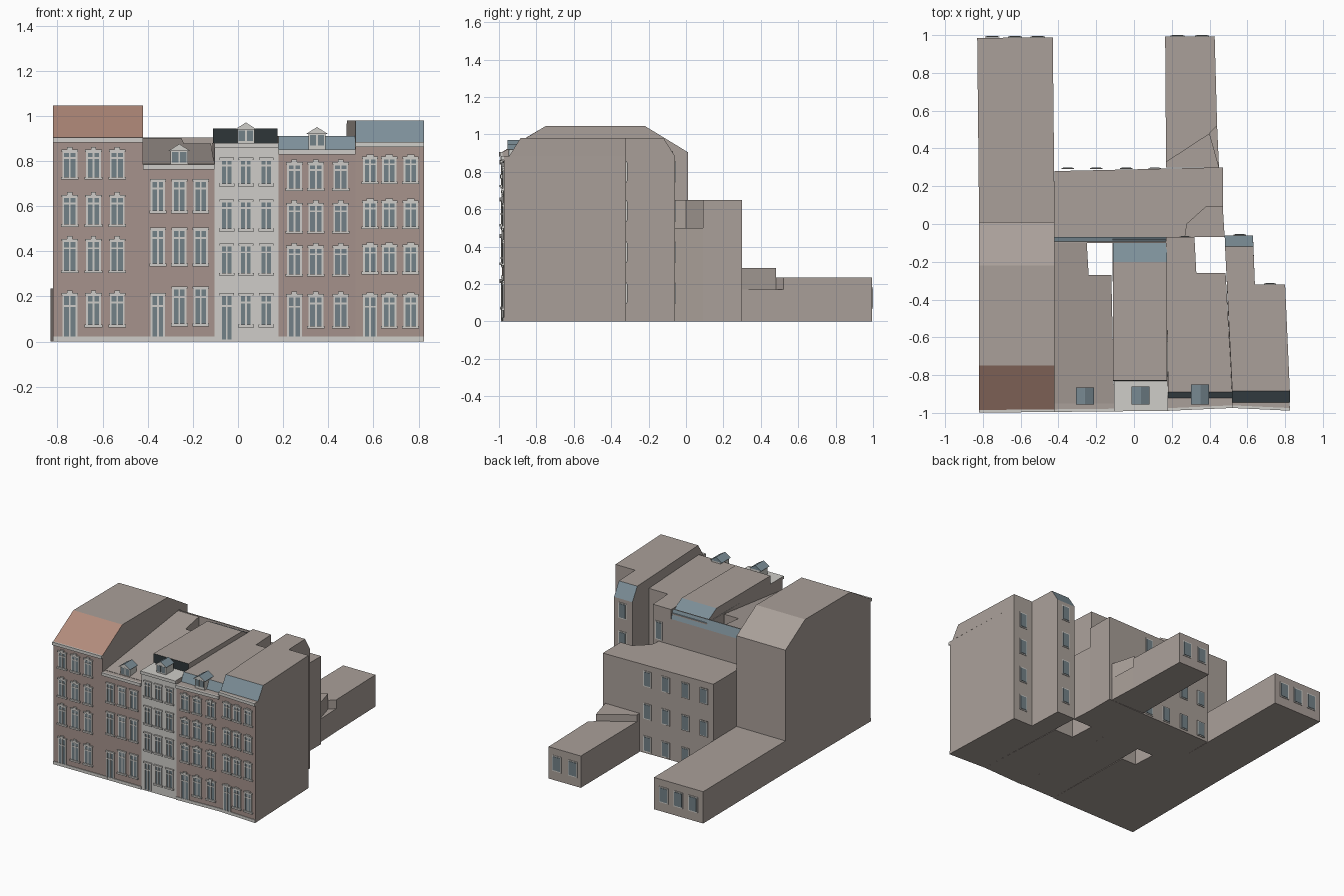
import bpy
import bmesh

cube = bpy.data.objects.get("Cube")
if cube:
    bpy.data.objects.remove(cube, do_unlink=True)

# Materials
COLOURS = {
    "render_wall": (0.40, 0.35, 0.32),
    "brick_facade": (0.38, 0.29, 0.262),
    "pale_trim": (0.62, 0.61, 0.58),
    "slate_roof": (0.205, 0.275, 0.315),
    "window_glass": (0.17, 0.22, 0.245),
    "clay_roof": (0.45, 0.26, 0.20),
    "dark_slate": (0.028, 0.037, 0.04),
}
MATERIALS = []
for label, rgb in COLOURS.items():
    material = bpy.data.materials.new(label)
    material.use_nodes = True
    material.diffuse_color = (*rgb, 1)
    shader = next(n for n in material.node_tree.nodes if n.type == "BSDF_PRINCIPLED")
    shader.inputs["Base Color"].default_value = (*rgb, 1)
    shader.inputs["Roughness"].default_value = 0.9
    MATERIALS.append(material)
WALL, BRICK, PALE, SLATE, GLASS, CLAY, DARK = range(len(MATERIALS))


# Helpers
def finish(name, bm):
    mesh = bpy.data.meshes.new(name)
    bm.to_mesh(mesh)
    bm.free()
    for m in MATERIALS:
        mesh.materials.append(m)
    obj = bpy.data.objects.new(name, mesh)
    bpy.context.collection.objects.link(obj)
    return obj


def add_solid(bm, base, z0, z1, mat=WALL, top=None, rule=None):
    """Prism or loft from a plan polygon; z1 may be a height function of y."""
    top = top or base
    height = z1 if callable(z1) else (lambda y: z1)
    low = [bm.verts.new((x, y, z0)) for x, y in base]
    high = [bm.verts.new((x, y, height(y))) for x, y in top]
    n = len(base)
    faces = [bm.faces.new(low), bm.faces.new(high)]
    for i in range(n):
        j = (i + 1) % n
        faces.append(bm.faces.new((low[i], low[j], high[j], high[i])))
    bmesh.ops.recalc_face_normals(bm, faces=faces)
    for f in faces:
        f.normal_update()
        f.material_index = rule(f.normal) if rule else mat


def solid(name, *args, **kw):
    bm = bmesh.new()
    add_solid(bm, *args, **kw)
    return finish(name, bm)


def rect(x0, x1, y0, y1):
    return [(x0, y0), (x1, y0), (x1, y1), (x0, y1)]


def front_y(x):
    """Gently bent line of the street fronts."""
    line = [(-0.84, -0.985), (0.18, -0.975), (0.52, -0.96), (0.84, -0.975)]
    for (xa, ya), (xb, yb) in zip(line, line[1:]):
        if x <= xb:
            return ya + (yb - ya) * (x - xa) / (xb - xa)
    return line[-1][1]


def strip(bm, x0, x1, z0, z1, depth, mat):
    """Band lying along the street front."""
    a, b = front_y(x0), front_y(x1)
    add_solid(bm, [(x0, a - depth), (x1, b - depth), (x1, b), (x0, a)], z0, z1, mat)


def sash(bm, x, z0, z1, w, cap=None, door=False):
    """Street window or door with frame, glazing bars, sill and head."""
    h = w / 2
    strip(bm, x - h, x + h, z0, z1, 0.003, GLASS)
    bar = 0.004
    transom = z0 + (z1 - z0) * 0.76
    for cx in (x - h, x, x + h):
        strip(bm, cx - bar, cx + bar, z0, z1, 0.006, PALE)
    for cz in (transom, z1):
        strip(bm, x - h, x + h, cz - bar, cz + bar, 0.006, PALE)
    if not door:
        strip(bm, x - h - 0.01, x + h + 0.01, z0 - 0.012, z0, 0.012, PALE)
    if cap:
        strip(bm, x - h - 0.008, x + h + 0.008, z1, z1 + 0.01, 0.01, PALE)
    if cap == "keystone":
        strip(bm, x - 0.012, x + 0.012, z1, z1 + 0.022, 0.012, PALE)
    elif cap == "arch":
        strip(bm, x - h * 0.6, x + h * 0.6, z1 + 0.01, z1 + 0.018, 0.008, PALE)


def rear_windows(name, y, columns, rows, w=0.05, h=0.1):
    bm = bmesh.new()
    for x in columns:
        for z in rows:
            add_solid(bm, rect(x - w / 2 - 0.008, x + w / 2 + 0.008, y, y + 0.004),
                      z - h / 2 - 0.008, z + h / 2 + 0.008, PALE)
            add_solid(bm, rect(x - w / 2, x + w / 2, y, y + 0.007),
                      z - h / 2, z + h / 2, GLASS)
    finish(name, bm)


def dormer(name, x, z, y0, y1, w=0.076):
    bm = bmesh.new()
    h, eave, ridge = w / 2, z + 0.055, z + 0.085
    add_solid(bm, rect(x - h, x + h, y0, y1), z - 0.02, eave, PALE)
    for side in (-1, 1):
        a, b = sorted((x + side * 0.004, x + side * (h - 0.006)))
        add_solid(bm, rect(a, b, y0 - 0.004, y0), z + 0.004, eave - 0.004, GLASS)
    # pitched roof with a pale gable
    add_solid(bm, rect(x - h - 0.01, x + h + 0.01, y0 - 0.01, y1), eave, ridge,
              top=rect(x - 0.001, x + 0.001, y0 - 0.01, y1),
              rule=lambda n: PALE if n.y < -0.9 else SLATE)
    finish(name, bm)


def brick_front(n):
    return BRICK if n.y < -0.9 else WALL


def pale_front(n):
    return PALE if n.y < -0.9 or n.z > 0.9 else WALL


def slate_slopes(n):
    return SLATE if abs(n.y) > 0.3 and n.z > 0.1 else WALL


def clay_slope(n):
    return CLAY if n.y < -0.3 and n.z > 0.1 else WALL


def footprint(x0, x1, *rear):
    return [(x0, front_y(x0)), (x1, front_y(x1)), *rear]


def set_front(plan, y):
    return [(plan[0][0], y), (plan[1][0], y), *plan[2:]]


# House bodies, from the model's right to its left
end_rear = [(-0.42, 0.01), (-0.82, 0.01)]
second_rear = [(-0.12, -0.27), (-0.24, -0.27), (-0.25, -0.1), (-0.42, -0.1)]
middle_rear = [(0.17, -0.08), (-0.115, -0.08)]
fourth_rear = [(0.485, -0.26), (0.33, -0.26), (0.32, -0.07), (0.17, -0.07)]
corner_rear = [(0.8, -0.32), (0.64, -0.32), (0.63, -0.06), (0.48, -0.06)]
houses = [
    ("clay_roof_house", -0.82, -0.42, end_rear, 0.905, brick_front),
    ("second_house", -0.42, -0.105, second_rear, 0.785, brick_front),
    ("pale_house", -0.105, 0.18, middle_rear, 0.88, pale_front),
    ("fourth_house", 0.18, 0.52, fourth_rear, 0.85, brick_front),
    ("corner_house", 0.52, 0.825, corner_rear, 0.885, brick_front),
]
plans = {}
for name, x0, x1, rear, top, rule in houses:
    plans[name] = footprint(x0, x1, *rear)
    solid(name + "_body", plans[name], 0, top, rule=rule)
    # cornice and plinth
    trim = bmesh.new()
    strip(trim, x0, x1, top - 0.022, top, 0.014, PALE)
    if name != "pale_house":
        strip(trim, x0, x1, 0, 0.022, 0.005, PALE)
    finish(name + "_cornice_and_plinth", trim)

# Roofs
solid("clay_roof", plans["clay_roof_house"], 0.905, 1.045,
      top=rect(-0.82, -0.42, -0.75, -0.22), rule=clay_slope)
solid("second_roof", set_front(plans["second_house"], -0.95), 0.78,
      lambda y: 0.787 + 0.133 * (y + 0.95))
solid("pale_house_roof", rect(-0.11, 0.175, -0.83, -0.08), 0.88, 0.945,
      top=rect(-0.11, 0.175, -0.829, -0.2),
      rule=lambda n: DARK if n.y < -0.9 else slate_slopes(n))
solid("fourth_roof", set_front(plans["fourth_house"], -0.92), 0.85, 0.91,
      top=set_front(plans["fourth_house"], -0.89), rule=slate_slopes)
corner_top = set_front(plans["corner_house"], -0.885)
corner_top[-2:] = [(0.632, -0.12), (0.482, -0.12)]
solid("corner_roof", set_front(plans["corner_house"], -0.945), 0.885, 0.98,
      top=corner_top, rule=slate_slopes)

# Rear wall closing the light wells, with its slate coping
solid("rear_wall", rect(-0.42, 0.32, -0.1, -0.07), 0, 0.84)
solid("rear_slate_coping", rect(-0.42, 0.32, -0.1, -0.07), 0.84, 0.905,
      top=rect(-0.42, 0.32, -0.1, -0.092), rule=slate_slopes)

# Dormers
dormer("second_dormer", -0.26, 0.79, -0.945, -0.865)
dormer("pale_house_dormer", 0.035, 0.885, -0.945, -0.86)
dormer("fourth_dormer", 0.35, 0.865, -0.945, -0.85)

# Street windows and doors: columns, width, rows, head style
fronts = [
    ("clay_roof_house", (-0.745, -0.64, -0.535), 0.058,
     [(0.73, 0.84), (0.52, 0.64), (0.315, 0.445), (0.075, 0.205)], "keystone"),
    ("second_house", (-0.355, -0.26, -0.165), 0.055,
     [(0.58, 0.71), (0.345, 0.495), (0.08, 0.235)], "plain"),
    ("pale_house", (-0.05, 0.035, 0.125), 0.05,
     [(0.7, 0.805), (0.5, 0.62), (0.305, 0.425), (0.075, 0.205)], "plain"),
    ("fourth_house", (0.25, 0.345, 0.455), 0.058,
     [(0.68, 0.785), (0.49, 0.605), (0.3, 0.415), (0.07, 0.2)], "keystone"),
    ("corner_house", (0.585, 0.67, 0.765), 0.055,
     [(0.71, 0.81), (0.51, 0.615), (0.31, 0.42), (0.07, 0.2)], "arch"),
]
for name, columns, width, rows, cap in fronts:
    bm = bmesh.new()
    for i, x in enumerate(columns):
        for z0, z1 in rows:
            door = i == 0 and z0 < 0.1
            sash(bm, x, 0.01 if door else z0, min(z1, 0.205) if door else z1,
                 width, cap, door)
    finish(name + "_windows", bm)

# Rear block with a lowered corner
notch = [(0.27, -0.07), (0.28, 0), (0.38, 0.09), (0.47, 0.09)]
solid("rear_block", [(-0.42, -0.07), *notch, (0.47, 0.3), (-0.42, 0.28)], 0, 0.65)
solid("rear_block_low_corner", [*notch, (0.48, -0.07)], 0, 0.5)

# Long rear wings
solid("right_wing", [(-0.82, 0.01), (-0.42, 0.01), (-0.43, 0.988), (-0.83, 0.985)], 0, 0.235)
solid("left_wing", [(0.17, 0.3), (0.45, 0.3), (0.4, 0.48), (0.44, 0.52),
                    (0.427, 0.994), (0.165, 0.992)], 0, 0.235)
solid("left_wing_low_notch", [(0.45, 0.3), (0.44, 0.52), (0.4, 0.48)], 0, 0.17)
solid("left_wing_raised_roof", [(0.17, 0.3), (0.17, 0.33), (0.4, 0.48), (0.45, 0.3)], 0.17, 0.285)

# Rear windows
rear_windows("right_wing_windows", 0.988, (-0.75, -0.63, -0.51), (0.125,), 0.06)
rear_windows("left_wing_windows", 0.993, (0.23, 0.36), (0.125,), 0.06)
rear_windows("rear_block_windows", 0.292, (-0.35, -0.2, -0.04, 0.11), (0.07, 0.31, 0.55))
rear_windows("corner_rear_windows", -0.06, (0.56,), (0.15, 0.37, 0.59, 0.8))
rear_windows("corner_side_windows", -0.32, (0.72,), (0.15, 0.37, 0.59, 0.8))
rear_windows("fourth_rear_window", -0.07, (0.27,), (0.73,), 0.04, 0.12)
